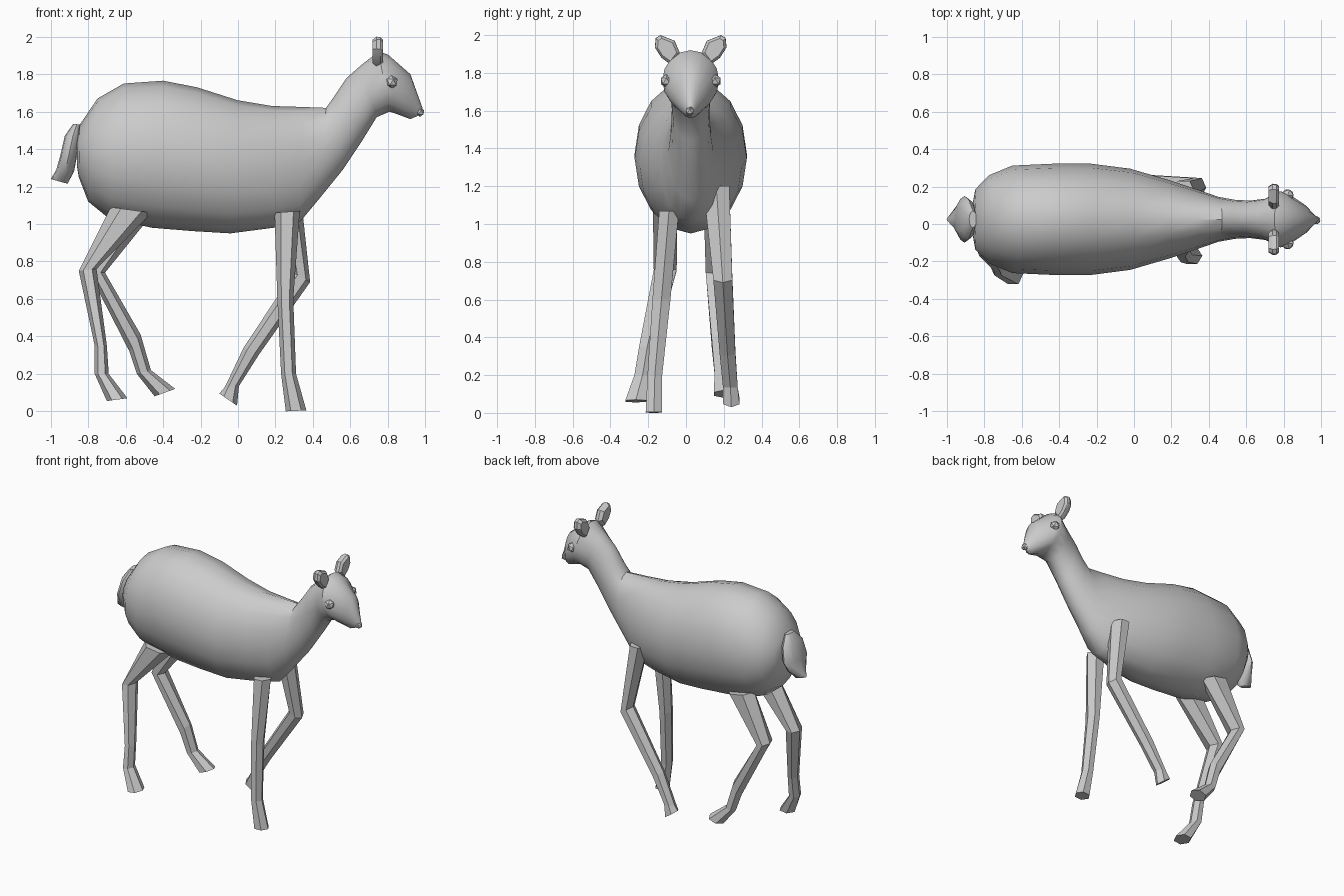
import bpy, bmesh, math
from mathutils import Vector

CY = 0.025  # plane of symmetry of body and head


def loft(name, rings, smooth=None):
    """Skin a list of equal-length point rings and cap both ends."""
    bm = bmesh.new()
    vr = [[bm.verts.new(p) for p in r] for r in rings]
    n = len(vr[0])
    for a, b in zip(vr, vr[1:]):
        for i in range(n):
            j = (i + 1) % n
            bm.faces.new((a[i], a[j], b[j], b[i]))
    bm.faces.new(vr[0][::-1])
    bm.faces.new(vr[-1])
    bmesh.ops.recalc_face_normals(bm, faces=bm.faces)
    me = bpy.data.meshes.new(name)
    bm.to_mesh(me)
    bm.free()
    ob = bpy.data.objects.new(name, me)
    bpy.context.collection.objects.link(ob)
    if smooth:
        bpy.ops.object.select_all(action='DESELECT')
        ob.select_set(True)
        bpy.context.view_layer.objects.active = ob
        bpy.ops.object.shade_smooth_by_angle(angle=math.radians(smooth))
    return ob


def ring(ax, az, bx, bz, y, w, n):
    """Elliptical section between two profile points, half width w in y."""
    a, b = Vector((ax, y, az)), Vector((bx, y, bz))
    c, h = (a + b) / 2, (a - b) / 2
    return [c + h * math.cos(t) + Vector((0, w * math.sin(t), 0))
            for t in (2 * math.pi * i / n for i in range(n))]


def ball(name, loc, r, sub=1):
    bpy.ops.mesh.primitive_ico_sphere_add(subdivisions=sub, radius=r, location=loc)
    bpy.context.object.name = name


# Body, neck and head: top point, bottom point, half width
body = [
    (-.86, 1.46, -.86, 1.31, .09),
    (-.845, 1.53, -.85, 1.25, .16),
    (-.75, 1.67, -.80, 1.12, .235),
    (-.61, 1.75, -.69, 1.03, .287),
    (-.40, 1.765, -.46, .98, .297),
    (-.22, 1.73, -.24, .962, .297),
    (.00, 1.66, -.04, .95, .27),
    (.18, 1.63, .19, .98, .21),
    (.34, 1.625, .33, 1.01, .16),
    (.47, 1.62, .43, 1.13, .12),
    (.52, 1.69, .56, 1.29, .104),
    (.58, 1.78, .66, 1.44, .10),
    (.66, 1.85, .74, 1.57, .11),
    (.75, 1.92, .81, 1.60, .15),
    (.80, 1.905, .84, 1.59, .14),
    (.92, 1.80, .92, 1.56, .072),
    (.985, 1.62, .955, 1.575, .015),
]
loft("body", [ring(*r[:4], CY, r[4], 16) for r in body], 40)

# Tail
tail = [
    (-.84, 1.53, -.88, 1.535, .045),
    (-.84, 1.46, -.925, 1.47, .105),
    (-.86, 1.36, -.95, 1.36, .125),
    (-.875, 1.28, -.97, 1.29, .085),
    (-.91, 1.215, -1.0, 1.24, .02),
]
loft("tail", [ring(*r[:4], CY, r[4], 12) for r in tail], 40)

# Legs: front point, back point, y centre, half width
legs = {
    "right_hind_leg": [
        (-.46, 1.06, -.68, 1.09, -.11, .075),
        (-.755, .76, -.85, .75, -.11, .07),
        (-.70, .35, -.765, .35, -.205, .05),
        (-.69, .20, -.765, .20, -.23, .05),
        (-.59, .07, -.70, .055, -.265, .065)],
    "left_hind_leg": [
        (-.46, 1.05, -.67, 1.09, .16, .075),
        (-.71, .74, -.80, .75, .165, .07),
        (-.52, .41, -.58, .32, .18, .05),
        (-.465, .22, -.54, .20, .19, .045),
        (-.335, .12, -.445, .08, .20, .06)],
    "right_front_leg": [
        (.33, 1.07, .195, 1.06, -.09, .06),
        (.295, .60, .21, .60, -.13, .055),
        (.31, .20, .23, .20, -.165, .045),
        (.365, .005, .255, .0, -.17, .05)],
    "left_front_leg": [
        (.33, 1.20, .20, 1.20, .16, .08),
        (.385, .69, .295, .74, .195, .058),
        (.11, .30, .03, .34, .22, .048),
        (.005, .135, -.07, .13, .235, .045),
        (-.005, .03, -.10, .095, .24, .05)],
}
for name, rows in legs.items():
    loft(name, [ring(*r, 6) for r in rows])

# Ears: outline in y-z relative to the symmetry plane, thinner at front and back
outline = [(.185, 1.985), (.16, 2.0), (.085, 1.97), (.055, 1.90),
           (.10, 1.84), (.155, 1.88), (.19, 1.935)]
oy = sum(p[0] for p in outline) / 7
oz = sum(p[1] for p in outline) / 7
for side, s in (("left", 1), ("right", -1)):
    rings = [[Vector((x, CY + s * (oy + (y - oy) * k), oz + (z - oz) * k))
              for y, z in outline]
             for x, k in ((.717, .75), (.74, 1), (.76, .98), (.775, .75))]
    loft(side + "_ear", rings, 30)
    # Eye
    ball(side + "_eye", (.82, CY + s * .128, 1.757), .036)

# Nose
ball("nose", (.972, CY - .005, 1.597), .025)
